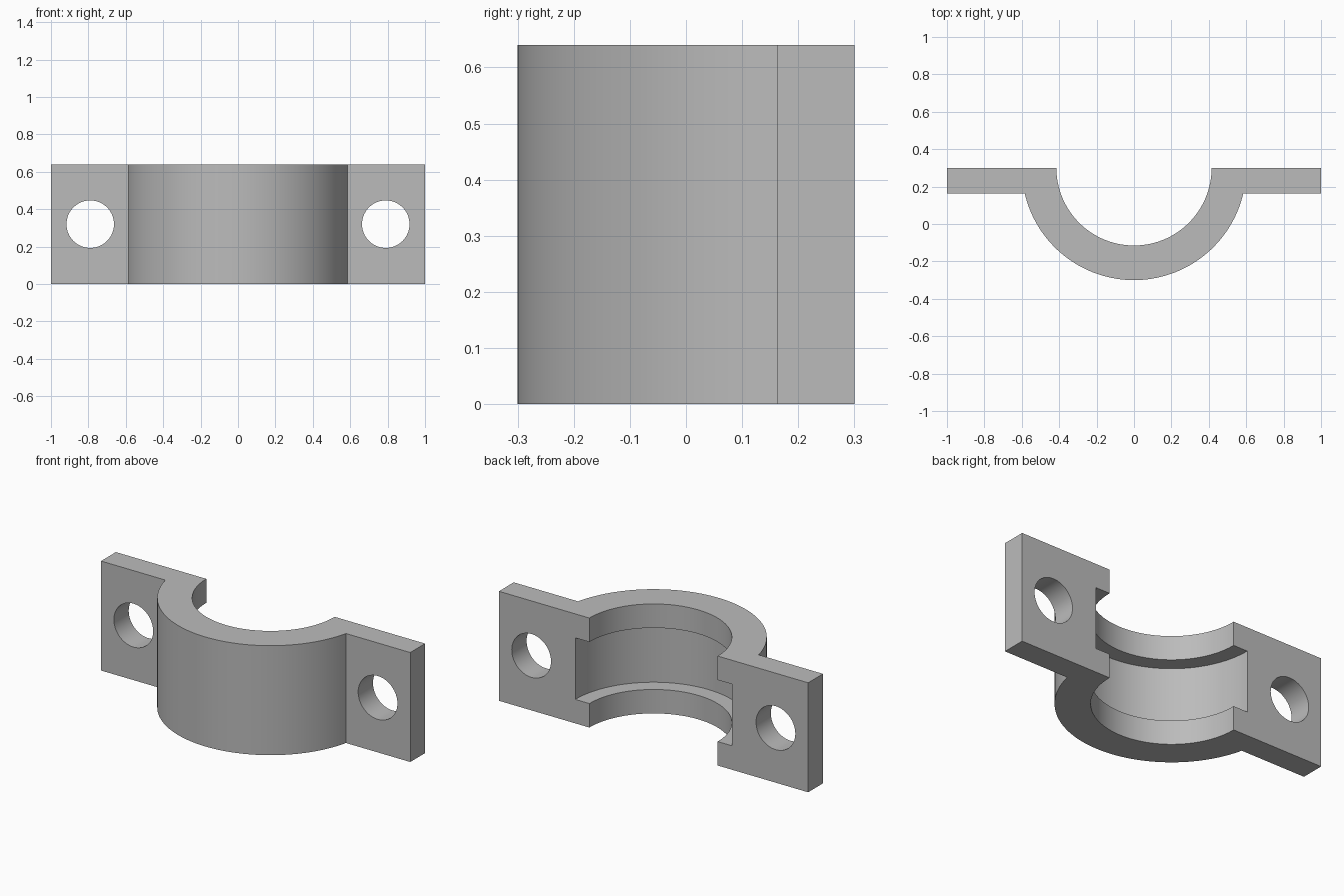
import bpy, bmesh, math
from mathutils import Matrix

if "Cube" in bpy.data.objects:
    bpy.data.objects.remove(bpy.data.objects["Cube"], do_unlink=True)

HEIGHT = 0.64
BACK = 0.3            # flat back plane, also the bore axis
FLANGE_FRONT = 0.163
OUTER, BORE, GROOVE = 0.6, 0.415, 0.506
LIP = 0.14
HOLE_X, HOLE_R = 0.79, 0.127

grey = bpy.data.materials.new("plain grey")
grey.use_nodes = True
colour = (0.5, 0.5, 0.5, 1)
grey.diffuse_color = colour
grey.node_tree.nodes["Principled BSDF"].inputs["Base Color"].default_value = colour


def arc(radius, start, end, steps):
    angles = [start + (end - start) * i / steps for i in range(steps + 1)]
    return [(radius * math.cos(a), BACK + radius * math.sin(a)) for a in angles]


def to_object(name, bm):
    bmesh.ops.recalc_face_normals(bm, faces=bm.faces)
    mesh = bpy.data.meshes.new(name)
    bm.to_mesh(mesh)
    bm.free()
    mesh.materials.append(grey)
    obj = bpy.data.objects.new(name, mesh)
    bpy.context.collection.objects.link(obj)
    return obj


def cylinder(name, radius, depth, matrix, segments):
    bm = bmesh.new()
    bmesh.ops.create_cone(bm, cap_ends=True, segments=segments, radius1=radius,
                          radius2=radius, depth=depth, matrix=matrix)
    obj = to_object(name, bm)
    obj.hide_render = True
    return obj


# Half-ring saddle with two flanges, extruded upward
dip = math.asin((BACK - FLANGE_FRONT) / OUTER)
outline = [(-1, BACK), (-1, FLANGE_FRONT)]
outline += arc(OUTER, math.pi + dip, 2 * math.pi - dip, 64)
outline += [(1, FLANGE_FRONT), (1, BACK)]
outline += arc(BORE, 2 * math.pi, math.pi, 64)
bm = bmesh.new()
base = bm.faces.new([bm.verts.new((x, y, 0)) for x, y in outline])
top = bmesh.ops.extrude_face_region(bm, geom=[base])["geom"]
bmesh.ops.translate(bm, vec=(0, 0, HEIGHT),
                    verts=[v for v in top if isinstance(v, bmesh.types.BMVert)])
clamp = to_object("clamp_half", bm)

# Inner groove and the two bolt holes
middle = HEIGHT / 2
cutters = [cylinder("groove_cutter", GROOVE, HEIGHT - 2 * LIP,
                    Matrix.Translation((0, BACK, middle)), 128)]
for side, name in ((-1, "right_hole_cutter"), (1, "left_hole_cutter")):
    place = Matrix.Translation((side * HOLE_X, BACK, middle)) @ Matrix.Rotation(math.pi / 2, 4, 'X')
    cutters.append(cylinder(name, HOLE_R, 1, place, 64))

bpy.ops.object.select_all(action='DESELECT')
clamp.select_set(True)
bpy.context.view_layer.objects.active = clamp
for cutter in cutters:
    mod = clamp.modifiers.new(cutter.name, 'BOOLEAN')
    mod.operation = 'DIFFERENCE'
    mod.solver = 'EXACT'
    mod.object = cutter
    bpy.ops.object.modifier_apply(modifier=mod.name)
    bpy.data.objects.remove(cutter, do_unlink=True)

bpy.ops.object.shade_smooth_by_angle(angle=math.radians(30))
